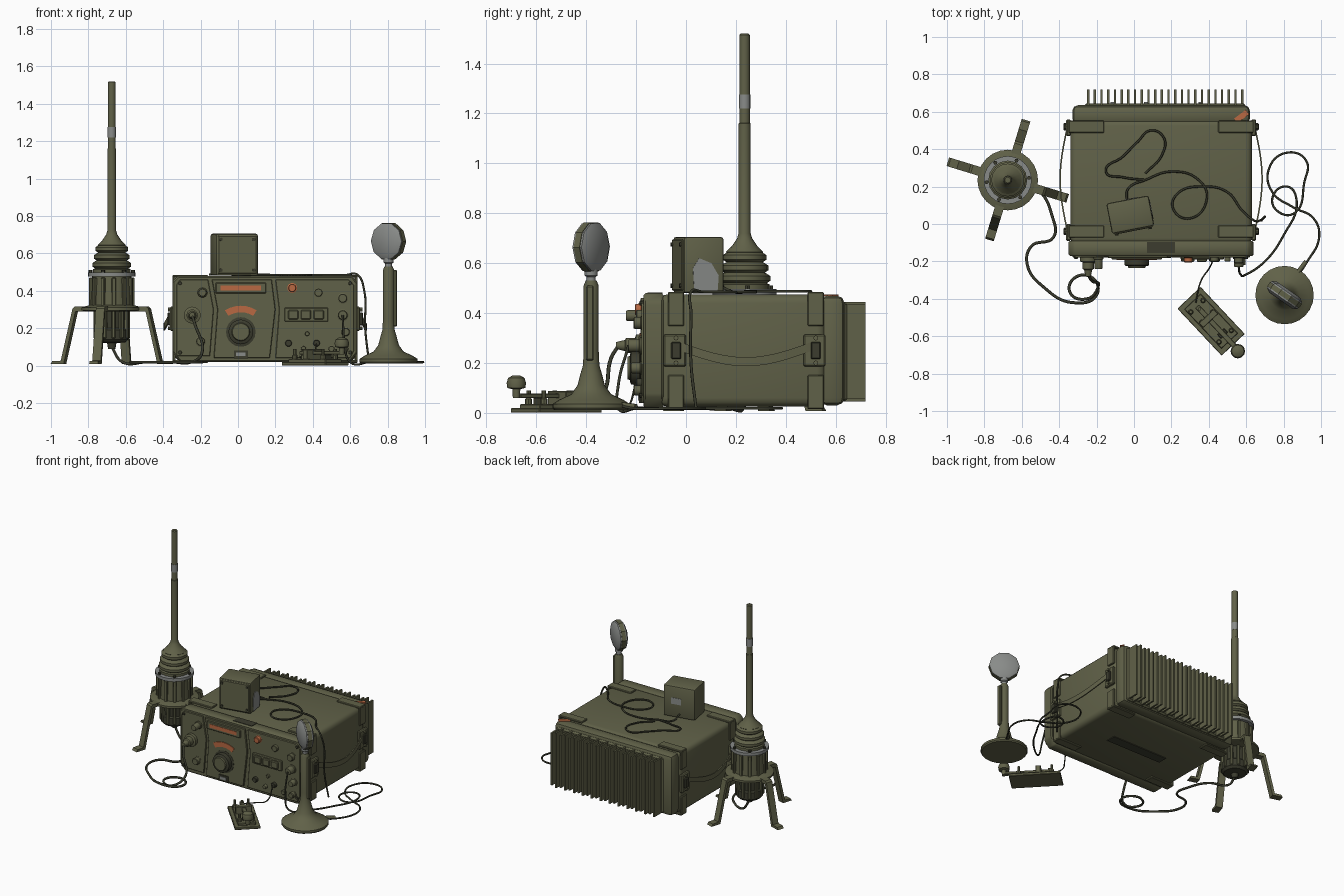
import bpy, bmesh, math
from mathutils import Vector, Matrix

def mat(name, c):
    m = bpy.data.materials.new(name)
    m.diffuse_color = (*c, 1)
    return m
OLIVE = mat("olive", (0.118, 0.120, 0.065))
DARK = mat("dark_olive", (0.045, 0.046, 0.028))
GREY = mat("worn_grey", (0.25, 0.26, 0.25))
ORANGE = mat("orange", (0.48, 0.14, 0.055))
BLACK = mat("cable_black", (0.04, 0.042, 0.026))

def finish(name, bm, m, M=None, smooth=True):
    if M is not None:
        bm.transform(M)
    bmesh.ops.recalc_face_normals(bm, faces=bm.faces)
    me = bpy.data.meshes.new(name)
    bm.to_mesh(me)
    bm.free()
    me.materials.append(m)
    if smooth:
        me.shade_smooth()
        me.set_sharp_from_angle(angle=math.radians(35))
    ob = bpy.data.objects.new(name, me)
    bpy.context.collection.objects.link(ob)
    return ob

def box(name, c, s, m=OLIVE, bev=0.0, rz=0.0, seg=1):
    bm = bmesh.new()
    bmesh.ops.create_cube(bm, size=1, matrix=Matrix.Diagonal((*s, 1)))
    if bev:
        bmesh.ops.bevel(bm, geom=bm.edges[:], offset=bev, segments=seg, affect='EDGES', profile=0.5)
    return finish(name, bm, m, Matrix.Translation(c) @ Matrix.Rotation(rz, 4, 'Z'))

def lathe(name, prof, c, m=OLIVE, n=20, axis=(0, 0, 1)):
    """Revolve (radius, height) pairs about an axis through c."""
    bm = bmesh.new()
    rings = [[bm.verts.new((r * math.cos(2 * math.pi * i / n), r * math.sin(2 * math.pi * i / n), h))
              for i in range(n)] for r, h in prof]
    for a, b in zip(rings, rings[1:]):
        for i in range(n):
            bm.faces.new((a[i], a[(i + 1) % n], b[(i + 1) % n], b[i]))
    bm.faces.new(rings[0])
    bm.faces.new(rings[-1])
    q = Vector((0, 0, 1)).rotation_difference(Vector(axis)).to_matrix().to_4x4()
    return finish(name, bm, m, Matrix.Translation(c) @ q)

def prism(name, pts, y0, y1, m=OLIVE, M=None, bev=0.0):
    """Extrude an outline drawn in x and z from y0 to y1."""
    bm = bmesh.new()
    f = bm.faces.new([bm.verts.new((x, y0, z)) for x, z in pts])
    g = bmesh.ops.extrude_face_region(bm, geom=[f])
    bmesh.ops.translate(bm, vec=(0, y1 - y0, 0), verts=[v for v in g['geom'] if isinstance(v, bmesh.types.BMVert)])
    if bev:
        bmesh.ops.bevel(bm, geom=bm.edges[:], offset=bev, segments=1, affect='EDGES')
    return finish(name, bm, m, M)

def cable(name, pts, r=0.006, m=BLACK):
    cu = bpy.data.curves.new(name, 'CURVE')
    cu.dimensions = '3D'
    cu.bevel_depth, cu.bevel_resolution, cu.resolution_u, cu.use_fill_caps = r, 1, 8, True
    sp = cu.splines.new('BEZIER')
    sp.bezier_points.add(len(pts) - 1)
    for b, p in zip(sp.bezier_points, pts):
        b.co = p
        b.handle_left_type = b.handle_right_type = 'AUTO'
    cu.materials.append(m)
    bpy.context.collection.objects.link(bpy.data.objects.new(name, cu))

# ---- radio case: body, front frame, rear rim
CX = 0.145
box("radio_body", (CX, 0.225, 0.25), (0.97, 0.67, 0.45), bev=0.035, seg=3)
frame = [(-0.35, 0.07), (-0.31, 0.02), (0.60, 0.02), (0.64, 0.07), (0.64, 0.44), (0.61, 0.48), (-0.32, 0.48), (-0.35, 0.45)]
prism("front_frame", frame, -0.17, -0.09, bev=0.008)
box("rear_rim", (CX, 0.585, 0.25), (0.95, 0.10, 0.44), bev=0.03, seg=2)
box("heat_sink_plate", (CX + 0.02, 0.63, 0.245), (0.86, 0.03, 0.40), bev=0.01)
for i in range(24):
    box("heat_sink_fin", (-0.245 + i * 0.0358, 0.675, 0.245), (0.012, 0.09, 0.40 - 0.02 * (i % 2)))
for x, z, h in ((-0.12, 0.26, 0.2), (0.06, 0.22, 0.12), (0.06, 0.37, 0.06), (0.35, 0.3, 0.22)):
    box("heat_sink_wear", (x + 0.005, 0.648, z), (0.022, 0.01, h), GREY)
box("rear_corner_mark", (0.575, 0.575, 0.472), (0.08, 0.03, 0.006), ORANGE, rz=0.65)
box("bottom_slot", (CX, 0.2, 0.023), (0.45, 0.07, 0.006), DARK)
box("carry_slot", (0.145, -0.125, 0.48), (0.15, 0.06, 0.006), DARK)

# ---- corner brackets, latches and straps on both sides
for s in (-1, 1):
    for y in (-0.04, 0.52):
        for z, d in ((0.478, -1), (0.022, 1)):
            box("bracket_flat", (CX + s * 0.40, y, z), (0.19, 0.065, 0.014), bev=0.004)
            box("bracket_side", (CX + s * 0.487, y, z + d * 0.065), (0.016, 0.065, 0.13), bev=0.004)
        box("latch_plate", (CX + s * 0.495, y - 0.005, 0.25), (0.025, 0.09, 0.13), bev=0.006)
        box("latch_buckle", (CX + s * 0.512, y, 0.25), (0.02, 0.04, 0.07), DARK, bev=0.005)
        for z in (0.2, 0.3):
            lathe("latch_pin", [(0.01, 0), (0.01, 0.03)], (CX + s * 0.49, y, z), n=8, axis=(s, 0, 0))
    bm = bmesh.new()
    rows = []
    for i in range(13):
        t = i / 12
        k = math.sin(math.pi * t)
        x, y, z = CX + s * (0.505 + 0.035 * k), -0.02 + 0.52 * t, 0.265 - 0.06 * k
        rows.append([bm.verts.new((x + dx, y, z + dz)) for dx, dz in ((-.004, -.018), (.004, -.018), (.004, .018), (-.004, .018))])
    for a, b in zip(rows, rows[1:]):
        for j in range(4):
            bm.faces.new((a[j], a[(j + 1) % 4], b[(j + 1) % 4], b[j]))
    finish("side_strap", bm, OLIVE)

# ---- front panel
F = -0.17
prism("left_panel", [(-0.33, 0.05), (-0.15, 0.05), (-0.13, 0.30), (-0.16, 0.46), (-0.31, 0.46), (-0.33, 0.43)], F - 0.008, F + 0.01, bev=0.003)
prism("centre_panel", [(-0.13, 0.04), (0.17, 0.04), (0.20, 0.30), (0.18, 0.46), (-0.14, 0.46), (-0.11, 0.30)], F - 0.012, F + 0.01, bev=0.003)
prism("right_panel", [(0.20, 0.04), (0.60, 0.04), (0.62, 0.08), (0.62, 0.43), (0.59, 0.46), (0.20, 0.46), (0.22, 0.30)], F - 0.008, F + 0.01, bev=0.003)
box("display_bezel", (0.015, F - 0.012, 0.415), (0.27, 0.016, 0.058), bev=0.004)
box("display", (0.015, F - 0.02, 0.415), (0.215, 0.006, 0.026), ORANGE)
arc = [(0.015 + r * math.cos(a), 0.16 + r * math.sin(a)) for r, ks in ((0.16, range(7)), (0.125, range(6, -1, -1)))
       for k in ks for a in [math.radians(58 + k * 64 / 6)]]
prism("dial_scale", arc, F - 0.017, F - 0.008, ORANGE)
FRONT = (0, -1, 0)
def knob(name, x, z, r, d, m=OLIVE, n=16):
    lathe(name, [(r * 1.2, 0), (r * 1.2, d * 0.25), (r, d * 0.3), (r, d * 0.9), (r * 0.85, d)], (x, F, z), m, n, FRONT)
knob("main_dial", 0.015, 0.18, 0.066, 0.055, DARK, 20)
lathe("main_dial_cap", [(0.05, 0), (0.045, 0.012)], (0.015, F - 0.052, 0.18), n=20, axis=FRONT)
lathe("antenna_socket", [(0.045, 0), (0.045, 0.03), (0.03, 0.035), (0.03, 0.07), (0.022, 0.075), (0.014, 0.11)], (-0.245, F, 0.27), axis=FRONT)
for x, z, r, d, m in ((-0.19, 0.39, 0.022, 0.07, OLIVE), (-0.20, 0.13, 0.024, 0.04, OLIVE), (0.29, 0.415, 0.022, 0.035, ORANGE),
                      (0.43, 0.39, 0.022, 0.03, OLIVE), (0.56, 0.36, 0.024, 0.04, OLIVE), (0.56, 0.27, 0.026, 0.06, OLIVE),
                      (0.575, 0.18, 0.022, 0.05, OLIVE), (0.27, 0.12, 0.018, 0.03, DARK), (0.35, 0.09, 0.014, 0.03, OLIVE),
                      (0.42, 0.12, 0.018, 0.03, DARK), (0.50, 0.09, 0.016, 0.03, OLIVE), (0.57, 0.09, 0.02, 0.04, OLIVE),
                      (0.37, 0.17, 0.012, 0.025, OLIVE)):
    knob("control_knob", x, z, r, d, m)
for x in (-0.31, 0.60):
    for z in (0.07, 0.44):
        knob("panel_screw", x, z, 0.010, 0.016, DARK, 8)
box("button_bezel", (0.365, F - 0.01, 0.272), (0.235, 0.02, 0.075), bev=0.005)
for i in range(3):
    box("push_button", (0.295 + i * 0.068, F - 0.02, 0.272), (0.055, 0.024, 0.05), bev=0.005)
box("name_plate", (0.015, F - 0.013, 0.06), (0.075, 0.012, 0.042), DARK)
box("name_plate_insert", (0.015, F - 0.019, 0.06), (0.05, 0.006, 0.02), GREY)

# ---- loudspeaker box on top
R = math.radians(11)
SM = Matrix.Translation((-0.02, 0.05, 0)) @ Matrix.Rotation(R, 4, 'Z')
box("speaker_box", SM @ Vector((0, 0, 0.593)), (0.23, 0.165, 0.225), bev=0.012, rz=R, seg=2)
box("speaker_cover", SM @ Vector((0, -0.083, 0.593)), (0.21, 0.012, 0.205), bev=0.004, rz=R)
for x in (-0.09, 0.09):
    for z in (0.51, 0.675):
        lathe("speaker_screw", [(0.009, 0), (0.009, 0.01)], SM @ Vector((x, -0.086, z)), DARK, 8, SM.to_3x3() @ Vector(FRONT))
prism("speaker_wear", [(-0.04, 0.485), (0.055, 0.485), (0.06, 0.55), (0.03, 0.6), (-0.02, 0.62), (-0.045, 0.58)], -0.118, -0.113, GREY,
      SM @ Matrix.Rotation(math.pi / 2, 4, 'Z'))
box("speaker_label", SM @ Vector((0.02, 0.083, 0.6)), (0.07, 0.005, 0.045), GREY, rz=R)

# ---- antenna: mast, insulator, base and four legs
AC = Vector((-0.675, 0.235, 0))
prof = [(0.1, 0.49), (0.1, 0.515)]
for k in range(3):
    z, r = 0.53 + k * 0.042, 0.104 - k * 0.008
    prof += [(r - 0.015, z - 0.01), (r, z), (r, z + 0.018), (r - 0.015, z + 0.028)]
prof += [(0.075, 0.645), (0.05, 0.67), (0.03, 0.70), (0.024, 0.72), (0.024, 1.16), (0.021, 1.162), (0.021, 1.515), (0.015, 1.52)]
lathe("antenna_mast", prof, AC, n=16)
lathe("mast_band", [(0.0225, 1.22), (0.0225, 1.275)], AC, GREY, 16)
lathe("base_flange", [(0.128, 0.475), (0.128, 0.497)], AC, GREY, 24)
lathe("antenna_base", [(0.105, 0.48), (0.115, 0.31), (0.125, 0.30)], AC, n=24)
lathe("leg_collar", [(0.14, 0.29), (0.162, 0.295), (0.162, 0.31), (0.115, 0.325)], AC, n=24)
lathe("base_lower", [(0.02, 0.09), (0.025, 0.12), (0.075, 0.125), (0.09, 0.14), (0.09, 0.19), (0.08, 0.2), (0.085, 0.30)], AC, DARK, 20)
for k in range(12):
    a = k * math.pi / 6 + 0.1
    d = Vector((math.cos(a), math.sin(a), 0))
    box("base_rib", AC + d * 0.112 + Vector((0, 0, 0.39)), (0.02, 0.022, 0.16), rz=a, bev=0.004)
    box("lower_rib", AC + d * 0.085 + Vector((0, 0, 0.22)), (0.024, 0.02, 0.15), rz=a, bev=0.004)
    if k % 2 == 0:
        lathe("flange_bolt", [(0.011, 0), (0.011, 0.025)], AC + d * 0.114 + Vector((0, 0, 0.485)), DARK, 6)
leg = [(0.10, 0.315), (0.20, 0.315), (0.212, 0.305), (0.278, 0.026), (0.325, 0.024), (0.335, 0.008), (0.262, 0.008), (0.196, 0.290), (0.10, 0.290)]
for k in range(4):
    M = Matrix.Translation(AC) @ Matrix.Rotation(math.radians(163 + 90 * k), 4, 'Z')
    prism("antenna_leg", leg, -0.024, 0.024, M=M)

# ---- desk microphone
MC = Vector((0.805, -0.38, 0))
lathe("mic_stand", [(0.15, 0.012), (0.156, 0.02), (0.156, 0.035), (0.13, 0.052), (0.08, 0.075), (0.055, 0.11), (0.042, 0.16),
                    (0.033, 0.19), (0.03, 0.25), (0.03, 0.51), (0.022, 0.53)], MC, n=24)
lathe("mic_neck", [(0.018, 0.52), (0.018, 0.545), (0.026, 0.55), (0.026, 0.575)], MC, GREY, 12)
box("mic_switch", MC + Vector((0.035, -0.005, 0.36)), (0.022, 0.03, 0.30), bev=0.005)
ax = Vector((-0.57, -0.82, 0)).normalized()
HC = MC + Vector((0, 0, 0.665))
lathe("mic_head", [(0.075, -0.036), (0.1, -0.022), (0.1, 0.022), (0.075, 0.036)], HC, GREY, 10, ax)
lathe("mic_rim", [(0.103, -0.014), (0.103, 0.014)], HC, OLIVE, 10, ax)

# ---- telegraph key
KA = math.atan2(-0.25, 0.235)
KM = Matrix.Translation((0.412, -0.52, 0)) @ Matrix.Rotation(KA, 4, 'Z')
def kbox(name, u, v, z, s, m=OLIVE):
    box(name, KM @ Vector((u, v, z)), s, m, 0.003, KA)
kbox("key_plate", 0, 0, 0.010, (0.345, 0.17, 0.018))
kbox("key_base", 0, 0, 0.026, (0.29, 0.12, 0.018))
kbox("key_arm", 0.05, 0, 0.068, (0.32, 0.028, 0.018))
kbox("key_bridge", -0.02, 0, 0.06, (0.035, 0.11, 0.055))
kbox("key_contact", 0.09, 0, 0.045, (0.03, 0.05, 0.03), DARK)
for u, v in ((-0.11, -0.045), (-0.11, 0.045), (0.11, -0.045), (0.11, 0.045), (-0.09, 0), (-0.03, 0.04), (-0.03, -0.04)):
    lathe("key_terminal", [(0.014, 0.03), (0.014, 0.055), (0.009, 0.06), (0.009, 0.09)], KM @ Vector((u, v, 0)), OLIVE, 8)
lathe("key_knob", [(0.014, 0.06), (0.016, 0.095), (0.036, 0.10), (0.039, 0.12), (0.033, 0.14), (0.015, 0.15)], (0.555, -0.68, 0), OLIVE, 12)

# ---- cables
def flat(pts, z):
    return [(x, y, z) for x, y in pts]
cable("speaker_cable", [(-0.04, 0.13, 0.51)] + flat([(-0.03, 0.19), (0.06, 0.235), (0.20, 0.28), (0.34, 0.24), (0.39, 0.14), (0.30, 0.03),
      (0.21, 0.08), (0.23, 0.16), (0.38, 0.20), (0.50, 0.17), (0.58, 0.07), (0.64, 0.02)], 0.485) + [(0.675, 0.02, 0.40), (0.68, 0.02, 0.2), (0.70, 0.04, 0.02)])
cable("speaker_cable_loop", flat([(0.06, 0.235), (-0.06, 0.25), (-0.15, 0.28), (-0.06, 0.36), (0.02, 0.44), (0.09, 0.50), (0.16, 0.46), (0.15, 0.37), (0.06, 0.27)], 0.487))
cable("antenna_cable", [(-0.675, 0.235, 0.10), (-0.62, 0.23, 0.02)] + flat([(-0.5, 0.17), (-0.44, 0.05), (-0.43, -0.07), (-0.55, -0.12),
      (-0.57, -0.22), (-0.48, -0.34), (-0.33, -0.42), (-0.2, -0.38), (-0.22, -0.29), (-0.32, -0.29), (-0.34, -0.37), (-0.25, -0.40)], 0.018)
      + [(-0.19, -0.33, 0.08), (-0.23, -0.30, 0.22), (-0.245, -0.27, 0.27)], 0.008)
cable("mic_cable", [(0.88, -0.27, 0.03)] + flat([(0.92, -0.21), (0.99, -0.07), (0.96, 0.03), (0.85, 0.09), (0.74, 0.17), (0.72, 0.29), (0.81, 0.38),
      (0.92, 0.34), (0.91, 0.22), (0.86, 0.06), (0.78, 0.06), (0.74, 0.14), (0.82, 0.2), (0.87, 0.12), (0.80, -0.06), (0.70, -0.20), (0.60, -0.27)], 0.018)
      + [(0.57, -0.27, 0.12), (0.56, -0.23, 0.27)])
cable("mic_cable_plug", [(0.86, -0.28, 0.035), (0.92, -0.20, 0.025)], 0.012, OLIVE)
cable("key_cable", [(0.33, -0.42, 0.05), (0.36, -0.30, 0.02), (0.40, -0.24, 0.02), (0.42, -0.20, 0.12)], 0.004)
